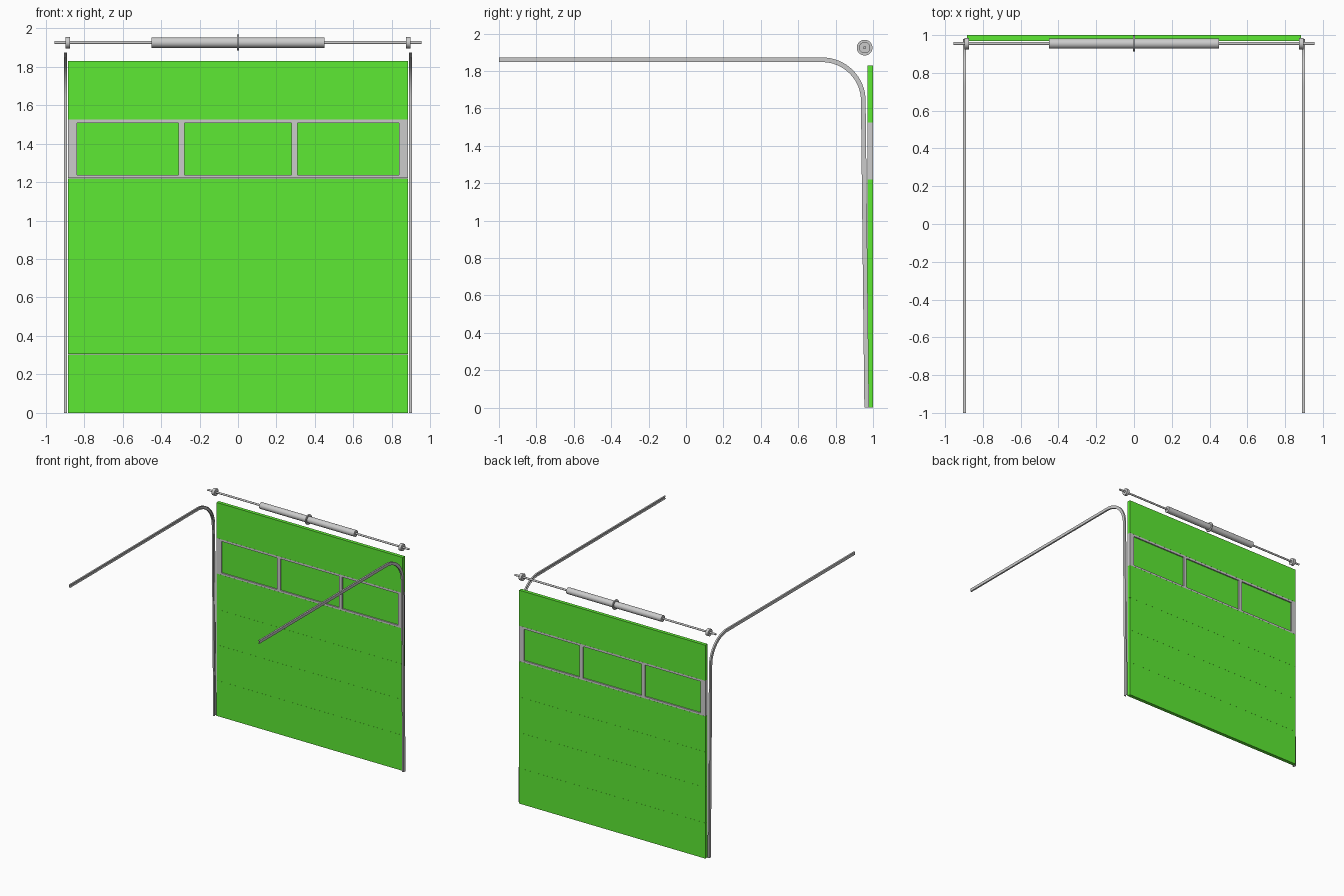
import bpy, bmesh
from math import sin, cos, pi
from mathutils import Vector

if "Cube" in bpy.data.objects:
    bpy.data.objects.remove(bpy.data.objects["Cube"])

green = bpy.data.materials.new("green_paint")
green.diffuse_color = (0.11, 0.82, 0.033, 1)
green.use_nodes = True
green.node_tree.nodes["Principled BSDF"].inputs["Base Color"].default_value = green.diffuse_color


def make_object(name, bm, material=None):
    bmesh.ops.recalc_face_normals(bm, faces=bm.faces[:])
    mesh = bpy.data.meshes.new(name)
    bm.to_mesh(mesh)
    bm.free()
    ob = bpy.data.objects.new(name, mesh)
    bpy.context.collection.objects.link(ob)
    if material:
        mesh.materials.append(material)
    return ob


def box(name, lo, hi, material=None):
    bm = bmesh.new()
    bmesh.ops.create_cube(bm, size=1)
    for v in bm.verts:
        v.co = [(a + b) / 2 + c * (b - a) for a, b, c in zip(lo, hi, v.co)]
    return make_object(name, bm, material)


def lathe_x(name, profile, centre=(0, 0.955, 1.925), sides=32):
    """Revolve (x, radius) points about a line parallel to x."""
    bm = bmesh.new()
    rings = []
    for x, r in profile:
        rings.append([bm.verts.new((centre[0] + x,
                                    centre[1] + r * cos(2 * pi * i / sides),
                                    centre[2] + r * sin(2 * pi * i / sides)))
                      for i in range(sides)])
    for a, b in zip(rings, rings[1:]):
        for i in range(sides):
            j = (i + 1) % sides
            bm.faces.new((a[i], a[j], b[j], b[i]))
    bm.faces.new(rings[0])
    bm.faces.new(rings[-1])
    return smooth(make_object(name, bm))


def smooth(ob):
    bpy.ops.object.select_all(action='DESELECT')
    ob.select_set(True)
    bpy.context.view_layer.objects.active = ob
    bpy.ops.object.shade_smooth_by_angle()
    return ob


def mirror_x(ob):
    ob.modifiers.new("mirror", 'MIRROR').use_axis[0] = True


# Door sections, with the fifth one glazed
W, Y0, Y1, H, GAP = 0.883, 0.97, 1.0, 0.305, 0.0002
for i in range(6):
    if i != 4:
        box(f"door_section_{i + 1}", (-W, Y0, i * H + (GAP if i else 0)),
            (W, Y1, (i + 1) * H - GAP), green)

# Window frame: a grid with the three openings left out, then thickened
xs = [-W, -0.838, -0.309, -0.278, 0.278, 0.309, 0.838, W]
zs = [4 * H + GAP, 1.236, 1.507, 5 * H - GAP]
bm = bmesh.new()
grid = [[bm.verts.new((x, Y0, z)) for z in zs] for x in xs]
for i in range(len(xs) - 1):
    for k in range(3):
        if not (k == 1 and i in (1, 3, 5)):
            bm.faces.new((grid[i][k], grid[i + 1][k],
                          grid[i + 1][k + 1], grid[i][k + 1]))
for f in bmesh.ops.extrude_face_region(bm, geom=bm.faces[:])["geom"]:
    if isinstance(f, bmesh.types.BMVert):
        f.co.y = Y1
make_object("window_frame", bm)

# Recessed window panes
for n, i in enumerate((1, 3, 5)):
    box(f"window_pane_{n + 1}", (xs[i], 0.981, zs[1]),
        (xs[i + 1], 0.989, zs[2]), green)

# Curved U-channel tracks, opening inwards
R = 0.22
path = [Vector((0.966, 0)), Vector((0.948, 1.62))]
path += [Vector((0.948 - R + R * cos(a), 1.64 + R * sin(a)))
         for a in (pi / 2 * k / 16 for k in range(17))]
path.append(Vector((-1, 1.86)))
section = [(0.904, -0.0125), (0.904, 0.0125), (0.890, 0.0125), (0.890, 0.0095),
           (0.901, 0.0095), (0.901, -0.0095), (0.890, -0.0095), (0.890, -0.0125)]
bm = bmesh.new()
rings = []
for i, p in enumerate(path):
    t = (path[min(i + 1, len(path) - 1)] - path[max(i - 1, 0)]).normalized()
    if i == 0:
        t = Vector((0, 1))
    n = Vector((t.y, -t.x))
    rings.append([bm.verts.new((x, p.x + n.x * d, p.y + n.y * d))
                  for x, d in section])
for a, b in zip(rings, rings[1:]):
    for i in range(len(section)):
        j = (i + 1) % len(section)
        bm.faces.new((a[i], a[j], b[j], b[i]))
bm.faces.new(rings[0])
bm.faces.new(rings[-1])
mirror_x(smooth(make_object("tracks", bm)))

# Torsion shaft, springs and centre plate
lathe_x("torsion_shaft", [(-0.955, 0.008), (0.955, 0.008)])
lathe_x("centre_plate", [(-0.004, 0.042), (0.004, 0.042)])
mirror_x(lathe_x("torsion_springs", [(0.004, 0.027), (0.45, 0.027)]))

# Cable drums
mirror_x(lathe_x("cable_drums", [(0.874, 0.030), (0.898, 0.030)]))
